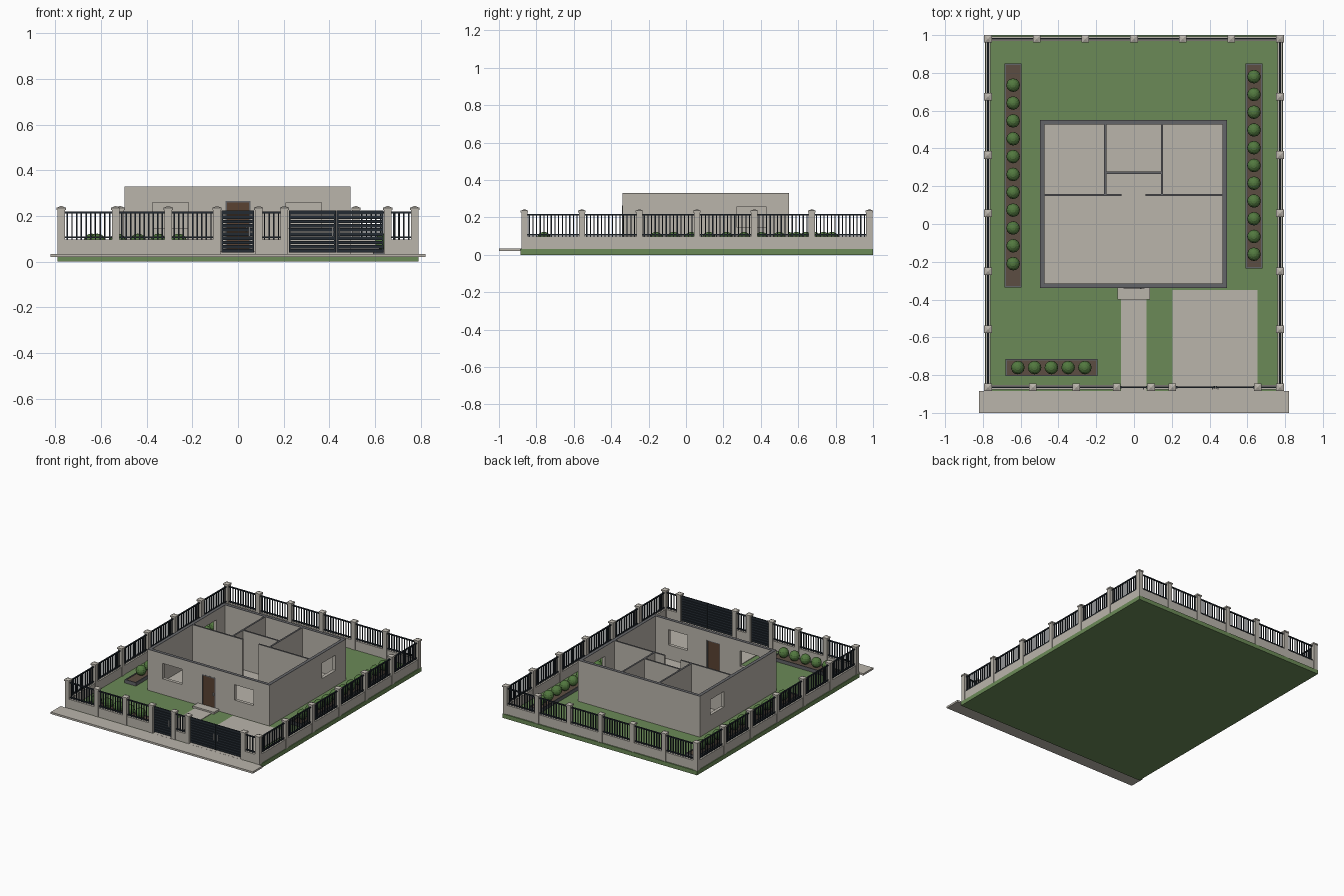
import bpy, bmesh, math
from mathutils import Matrix, Vector

if "Cube" in bpy.data.objects:
    bpy.data.objects.remove(bpy.data.objects["Cube"])


def material(name, rgb):
    m = bpy.data.materials.new(name)
    m.diffuse_color = (*rgb, 1)
    m.use_nodes = True
    m.node_tree.nodes["Principled BSDF"].inputs["Base Color"].default_value = m.diffuse_color
    return m


LAWN = material("lawn green", (.147, .255, .095))
STONE = material("warm concrete", (.49, .46, .41))
METAL = material("dark metal", (.017, .024, .032))
SLATE = material("slate grey", (.127, .13, .14))
BUSH = material("bush green", (.085, .19, .05))
SOIL = material("soil brown", (.107, .076, .054))
WOOD = material("door brown", (.10, .055, .032))
STEEL = material("handle steel", (.5, .5, .5))


class Part:
    """Collects boxes into one mesh object."""
    def __init__(self, name, mat):
        self.name, self.mat, self.bm = name, mat, bmesh.new()

    def box(self, x0, x1, y0, y1, z0, z1):
        mtx = Matrix.Translation(((x0 + x1) / 2, (y0 + y1) / 2, (z0 + z1) / 2)) @ \
            Matrix.Diagonal((abs(x1 - x0), abs(y1 - y0), abs(z1 - z0), 1))
        bmesh.ops.create_cube(self.bm, size=1, matrix=mtx)

    def run(self, axis, a0, a1, c, t, z0, z1):
        """Box running along an axis, centred across on c with thickness t."""
        if axis == 'x':
            self.box(a0, a1, c - t / 2, c + t / 2, z0, z1)
        else:
            self.box(c - t / 2, c + t / 2, a0, a1, z0, z1)

    def done(self):
        me = bpy.data.meshes.new(self.name)
        self.bm.to_mesh(me)
        self.bm.free()
        me.materials.append(self.mat)
        ob = bpy.data.objects.new(self.name, me)
        bpy.context.collection.objects.link(ob)
        return ob


def slab(name, mat, *dims):
    p = Part(name, mat)
    p.box(*dims)
    return p.done()


# Ground and paving
G = .03
slab("lawn", LAWN, -.79, .79, -.885, 1, 0, G)
slab("sidewalk", STONE, -.82, .82, -1, -.885, .02, .034)
slab("entry_path", STONE, -.07, .067, -.884, -.34, .02, .034)
slab("driveway", STONE, .205, .655, -.884, -.35, .02, .034)
slab("door_step", STONE, -.088, .085, -.40, -.34, .02, .045)

# House walls with window and door openings
HX0, HX1, HY0, HY1, TOP = -.497, .493, -.34, .55, .33
T, TI = .024, .012
slab("house_floor", STONE, HX0 + .005, HX1 - .005, HY0 + .005, HY1 - .005, G, .042)
walls = Part("house_walls", STONE)
caps = Part("wall_tops", SLATE)


def wall(axis, a0, a1, c, t, openings=()):
    pos = a0
    for o0, o1, z0, z1 in openings:
        walls.run(axis, pos, o0, c, t, G, TOP - .002)
        if z0 > G:
            walls.run(axis, o0, o1, c, t, G, z0)
        walls.run(axis, o0, o1, c, t, z1, TOP - .002)
        pos = o1
    walls.run(axis, pos, a1, c, t, G, TOP - .002)
    caps.run(axis, a0, a1, c, t, TOP - .002, TOP)


WZ = (.145, .258)
wall('x', HX0, HX1, HY0 + T / 2, T,
     [(-.373, -.217, *WZ), (-.055, .055, G, .265), (.21, .365, *WZ)])
wall('x', HX0, HX1, HY1 - T / 2, T)
for cx in (HX0 + T / 2, HX1 - T / 2):
    wall('y', HY0 + T, HY1 - T, cx, T, [(.272, .427, *WZ)])
# Inner partitions
for a0, a1 in ((HX0 + T, -.065), (.062, HX1 - T)):
    wall('x', a0, a1, .153, TI)
for cx in (-.152, .148):
    wall('y', .159, HY1 - T, cx, TI)
wall('x', -.146, .142, .272, TI)
walls.done()
caps.done()

# Front door
slab("front_door", WOOD, -.048, .048, HY0 + .005, HY0 + .015, .042, .258)
frame = Part("door_frame", SLATE)
for x in (-.055, .048):
    frame.box(x, x + .007, HY0 - .001, HY0 + .02, G, .265)
frame.box(-.048, .048, HY0 - .001, HY0 + .02, .258, .265)
frame.done()
slab("door_handle", STEEL, .032, .04, HY0 - .003, HY0 + .005, .13, .15)

# Fence: posts, low walls and railings
posts = Part("fence_posts", STONE)
low = Part("fence_low_walls", STONE)
rails = Part("fence_railings", METAL)
FX, FY0, FY1 = .773, -.864, .98
FRONT = [-FX, -.535, -.305, -.092, .09, .203, .655, FX]
BACK = [-FX + 2 * FX * i / 6 for i in range(7)]
SIDE = [FY0 + (FY1 - FY0) * i / 6 for i in range(7)]


def post(x, y):
    w = .0165
    posts.box(x - w, x + w, y - w, y + w, G, .226)
    posts.box(x - .02, x + .02, y - .02, y + .02, .226, .236)
    bmesh.ops.create_cone(posts.bm, cap_ends=True, segments=4, radius1=.02 * math.sqrt(2),
                          radius2=.002, depth=.008,
                          matrix=Matrix.Translation((x, y, .24)) @ Matrix.Rotation(math.pi / 4, 4, 'Z'))


def panel(axis, p0, p1, c):
    a0, a1 = p0 + .016, p1 - .016
    low.run(axis, a0, a1, c, .024, G, .097)
    rails.run(axis, a0, a1, c, .009, .211, .219)
    rails.run(axis, a0, a1, c, .009, .104, .111)
    n = max(2, round((a1 - a0) / .02))
    for i in range(n):
        m = a0 + (a1 - a0) * (i + .5) / n
        rails.run(axis, m - .003, m + .003, c, .006, .098, .218)


for x in FRONT:
    post(x, FY0)
for x in BACK:
    post(x, FY1)
for i in (0, 1, 2, 4, 6):
    panel('x', FRONT[i], FRONT[i + 1], FY0)
for a, b in zip(BACK, BACK[1:]):
    panel('x', a, b, FY1)
for sx in (-FX, FX):
    for y in SIDE[1:-1]:
        post(sx, y)
    for a, b in zip(SIDE, SIDE[1:]):
        panel('y', a, b, sx)
for p in (posts, low, rails):
    p.done()


# Slatted gates
def gate(name, x0, x1, handle_x):
    g = Part(name, METAL)
    z0, z1, n = .04, .224, 10
    for x in (x0, x1 - .008):
        g.box(x, x + .008, FY0 - .006, FY0 + .006, z0, z1)
    step = (z1 - z0) / n
    for i in range(n):
        z = z0 + step * i
        g.box(x0 + .008, x1 - .008, FY0 - .004, FY0 + .004, z, z + step * .8)
    g.box(x0 + .008, x1 - .008, FY0 - .005, FY0 + .005, z1 - .006, z1)
    g.done()
    slab(name + "_handle", STEEL, handle_x - .003, handle_x + .003,
         FY0 - .012, FY0 - .005, .11, .155)


gate("garden_gate", -.073, .071, .05)
gate("driveway_gate_left", .222, .428, .415)
gate("driveway_gate_right", .431, .637, .444)


# Planters with rows of round bushes
def planter(name, x0, x1, y0, y1, first, last, n):
    slab(name + "_soil", SOIL, x0 + .006, x1 - .006, y0 + .006, y1 - .006, G, .05)
    rim = Part(name + "_rim", SLATE)
    for y in (y0, y1 - .007):
        rim.box(x0, x1, y, y + .007, G, .055)
    for x in (x0, x1 - .007):
        rim.box(x, x + .007, y0 + .007, y1 - .007, G, .055)
    rim.done()
    b = Part(name + "_bushes", BUSH)
    for i in range(n):
        p = Vector(first).lerp(Vector(last), i / (n - 1))
        bmesh.ops.create_uvsphere(b.bm, u_segments=12, v_segments=8, radius=.036,
                                  matrix=Matrix.Translation((p.x, p.y, .087)))
    b.done()


planter("left_planter", -.685, -.595, -.335, .85, (-.64, .735), (-.64, -.21), 11)
planter("right_planter", .59, .68, -.235, .85, (.635, .78), (.635, -.16), 11)
planter("front_planter", -.68, -.193, -.806, -.715, (-.615, -.76), (-.26, -.76), 5)
